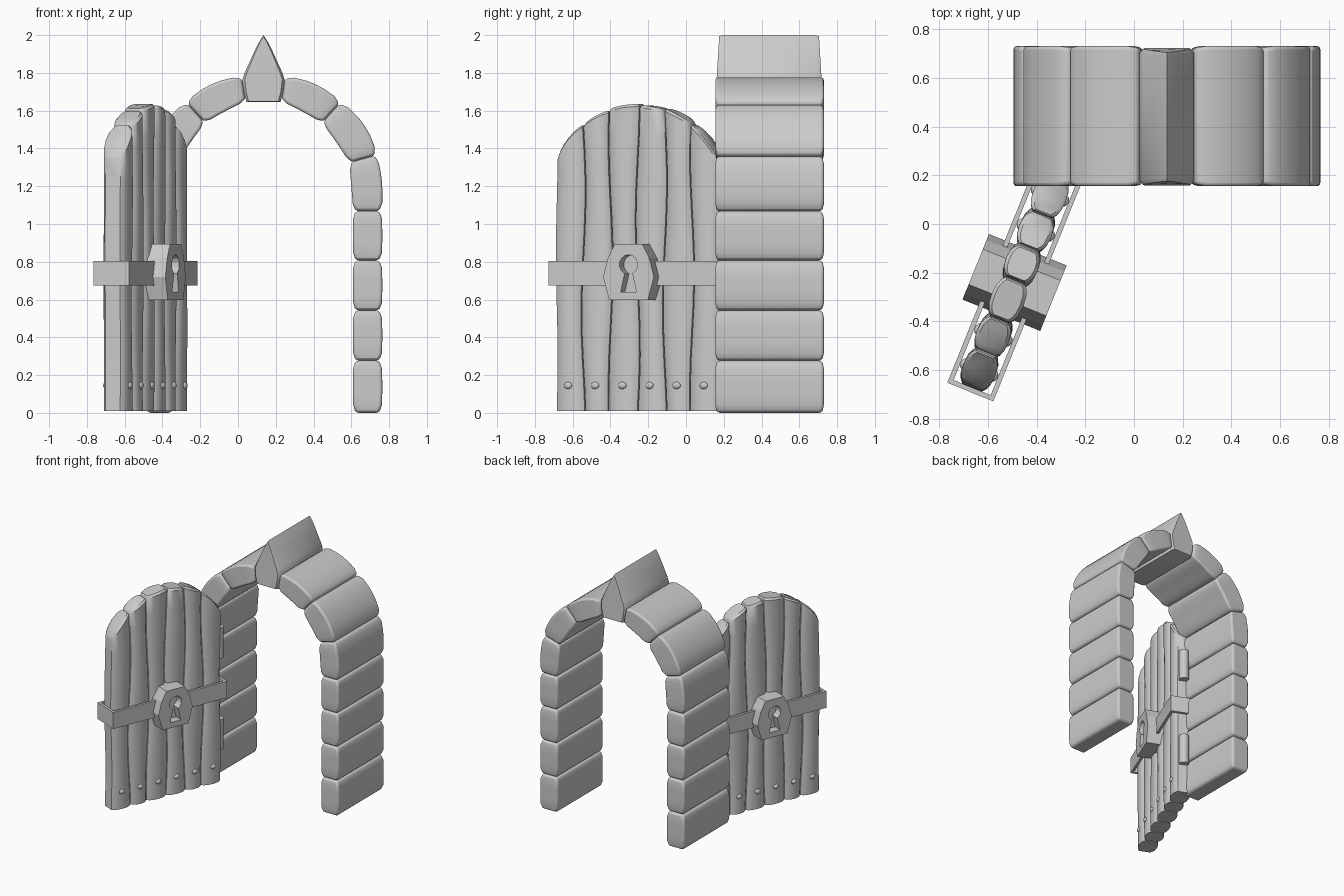
import bpy, bmesh, math
from mathutils import Matrix, Vector

if "Cube" in bpy.data.objects:
    bpy.data.objects.remove(bpy.data.objects["Cube"])

CX = 0.135                       # arch centre line
Y0, Y1 = 0.155, 0.73             # arch front and back
DOOR = Matrix.Translation((-0.49, -0.24, 0)) @ Matrix.Rotation(math.radians(68), 4, 'Z')


def loft(name, rings, smooth=40, bevel=0.0, segs=3, matrix=None):
    """Skin closed rings of equal length and cap both ends."""
    bm = bmesh.new()
    vs = [[bm.verts.new(p) for p in r] for r in rings]
    n = len(rings[0])
    for a, b in zip(vs, vs[1:]):
        for i in range(n):
            bm.faces.new((a[i], a[(i + 1) % n], b[(i + 1) % n], b[i]))
    bm.faces.new(vs[0][::-1])
    bm.faces.new(vs[-1])
    bmesh.ops.recalc_face_normals(bm, faces=bm.faces)
    me = bpy.data.meshes.new(name)
    bm.to_mesh(me)
    bm.free()
    ob = bpy.data.objects.new(name, me)
    bpy.context.collection.objects.link(ob)
    if matrix:
        ob.matrix_world = matrix
    if bevel:
        m = ob.modifiers.new("bevel", 'BEVEL')
        m.width, m.segments, m.limit_method = bevel, segs, 'ANGLE'
        m.angle_limit = math.radians(50)
    if smooth:
        bpy.ops.object.select_all(action='DESELECT')
        ob.select_set(True)
        bpy.context.view_layer.objects.active = ob
        bpy.ops.object.shade_smooth_by_angle(angle=math.radians(smooth))
    return ob


# Arch stones: joints as (outer x, z, inner x, z), with outward bulges per stone
joints = [(.76, 0, .61, 0), (.76, .277, .61, .277), (.76, .543, .61, .543),
          (.76, .808, .61, .808), (.76, 1.068, .61, 1.068), (.735, 1.365, .59, 1.325),
          (.545, 1.645, .445, 1.535), (.25, 1.78, .23, 1.65)]
bulges = [(.004, 0)] * 4 + [(.015, 0), (.034, .004), (.03, .004)]
steps = [(0, .016), (.05, .008), (.15, 0), (.35, 0), (.5, 0), (.65, 0), (.85, 0), (.95, .008), (1, .016)]
for side in (1, -1):
    for k, (out_b, in_b) in enumerate(bulges):
        a, b = joints[k], joints[k + 1]
        rings = []
        for t, inset in steps:
            o = Vector(a[:2]).lerp(Vector(b[:2]), t)
            i = Vector(a[2:]).lerp(Vector(b[2:]), t)
            d = (o - i).normalized()
            arc = 4 * t * (1 - t)
            o += d * (out_b * arc - inset)
            i += d * (in_b * arc + inset)
            X = lambda x: CX + side * (x - CX)
            ya, yb = Y0 + inset * .7, Y1 - inset * .7
            rings.append([(X(o.x), ya, o.y), (X(o.x), yb, o.y), (X(i.x), yb, i.y), (X(i.x), ya, i.y)])
        loft(f"arch_stone_{'right' if side > 0 else 'left'}_{k}", rings, 50, .02)

# Pointed keystone
half = [(.09, 1.645), (.105, 1.70), (.112, 1.765), (.098, 1.805), (.075, 1.855), (.05, 1.91), (.025, 1.96)]
outline = half + [(0, 2.0)] + [(-x, z) for x, z in half[::-1]]


def key_ring(front, inset):
    ring = []
    for x, z in outline:
        taper = inset + .018 * max(0, (z - 1.7) / .3)
        y = Y0 + .003 + taper if front else Y1 - .008 - taper
        ring.append((CX + x * (1 - inset * 4), y, z))
    return ring


# the inner rings carry the full outline, the end rings are slightly smaller
def key_end(front):
    ring = key_ring(front, 0)
    return [(CX + (x - CX) * .88, y, 1.8 + (z - 1.8) * .97) for x, y, z in ring]


loft("keystone", [key_end(True), key_ring(True, .0) and
                  [(CX + px, Y0 + .02 + .018 * max(0, (z - 1.7) / .3), z) for px, z in outline],
                  [(CX + px, Y1 - .025 - .018 * max(0, (z - 1.7) / .3), z) for px, z in outline],
                  key_end(False)], 45)

# Door planks with a shared arched top and gently wavy seams
HALF, R, TOP = .465, .514, 1.635


def top_z(u):
    return TOP - R + math.sqrt(max(R * R - min(abs(u), HALF) ** 2, 0))


def seam(i, f):
    amp = .005 if i in (0, 6) else .012
    return -HALF + i * HALF / 3 + amp * math.sin(f * 7.5 + i * 2.1)


section = [(0, .042), (.1, .056), (.25, .066), (.5, .07), (.75, .066), (.9, .056), (1, .042)]
section = section + [(f, -y) for f, y in section[::-1]]
for i in range(6):
    rings = []
    for j in range(13):
        f = min(j / 11, 1)
        shrink = .8 if j == 12 else 1
        ring = []
        for g, y in section:
            l, r = seam(i, f) + .003, seam(i + 1, f) - .003
            u = l + (r - l) * (.5 + (g - .5) * (.9 if j == 12 else 1))
            t = top_z(u) - (0 if j == 12 else .014) - (.006 if i % 2 else 0)
            ring.append((u, y * shrink, .01 + (t - .01) * f))
        rings.append(ring)
    loft(f"door_plank_{i}", rings, 40, matrix=DOOR)

# Nails on both faces
for i in range(6):
    for s in (1, -1):
        bpy.ops.mesh.primitive_uv_sphere_add(segments=12, ring_count=8, radius=1)
        ob = bpy.context.object
        ob.name = f"nail_{i}_{'back' if s > 0 else 'front'}"
        ob.matrix_world = DOOR @ Matrix.Translation((-HALF + (i + .5) * HALF / 3, s * .068, .145)) \
            @ Matrix.Diagonal((.023, .014, .019, 1))
        bpy.ops.object.shade_smooth()

# Iron band: four flat bars forming a loop round the door
L, W, T = .485, .102, .02


def box(name, x0, x1, y0, y1, z0, z1):
    return loft(name, [[(x0, y0, z), (x1, y0, z), (x1, y1, z), (x0, y1, z)] for z in (z0, z1)],
                0, matrix=DOOR)


for s, n in ((1, "back"), (-1, "front")):
    y = sorted((s * W, s * (W - T)))
    x = sorted((s * L, s * (L - T)))
    box(f"band_{n}", -L, L, *y, .675, .805)
    box(f"band_end_{n}", *x, -W + T, W - T, .675, .805)

# Lock casing with a keyhole recessed into each face
lock_half = [(.078, .895), (.118, .82), (.145, .72), (.11, .597)]
shape = lock_half + [(-x, z) for x, z in lock_half[::-1]]
lock = loft("lock", [[(x, y, z) for x, z in shape] for y in (-.172, .172)], 0, matrix=DOOR)
arc = [math.radians(-65 + 310 * k / 12) for k in range(13)]
key = [(.052 * math.cos(a), .785 + .052 * math.sin(a)) for a in arc] + [(-.045, .64), (.045, .64)]
for s in (1, -1):
    cut = loft("keyhole_cutter", [[(x, s * y, z) for x, z in key] for y in (.11, .2)], 0, matrix=DOOR)
    cut.hide_render = True
    m = lock.modifiers.new("keyhole", 'BOOLEAN')
    m.object, m.operation, m.solver = cut, 'DIFFERENCE', 'EXACT'
    bpy.context.view_layer.update()
    bpy.context.view_layer.objects.active = lock
    bpy.ops.object.modifier_apply(modifier=m.name)
    bpy.data.objects.remove(cut)

# Hinge barrels on the door edge next to the arch
for n, z in (("lower", .36), ("upper", 1.08)):
    bpy.ops.mesh.primitive_cylinder_add(vertices=16, radius=.036, depth=.24)
    ob = bpy.context.object
    ob.name = f"hinge_{n}"
    ob.matrix_world = DOOR @ Matrix.Translation((HALF + .012, 0, z))
    bpy.ops.object.shade_smooth_by_angle()
